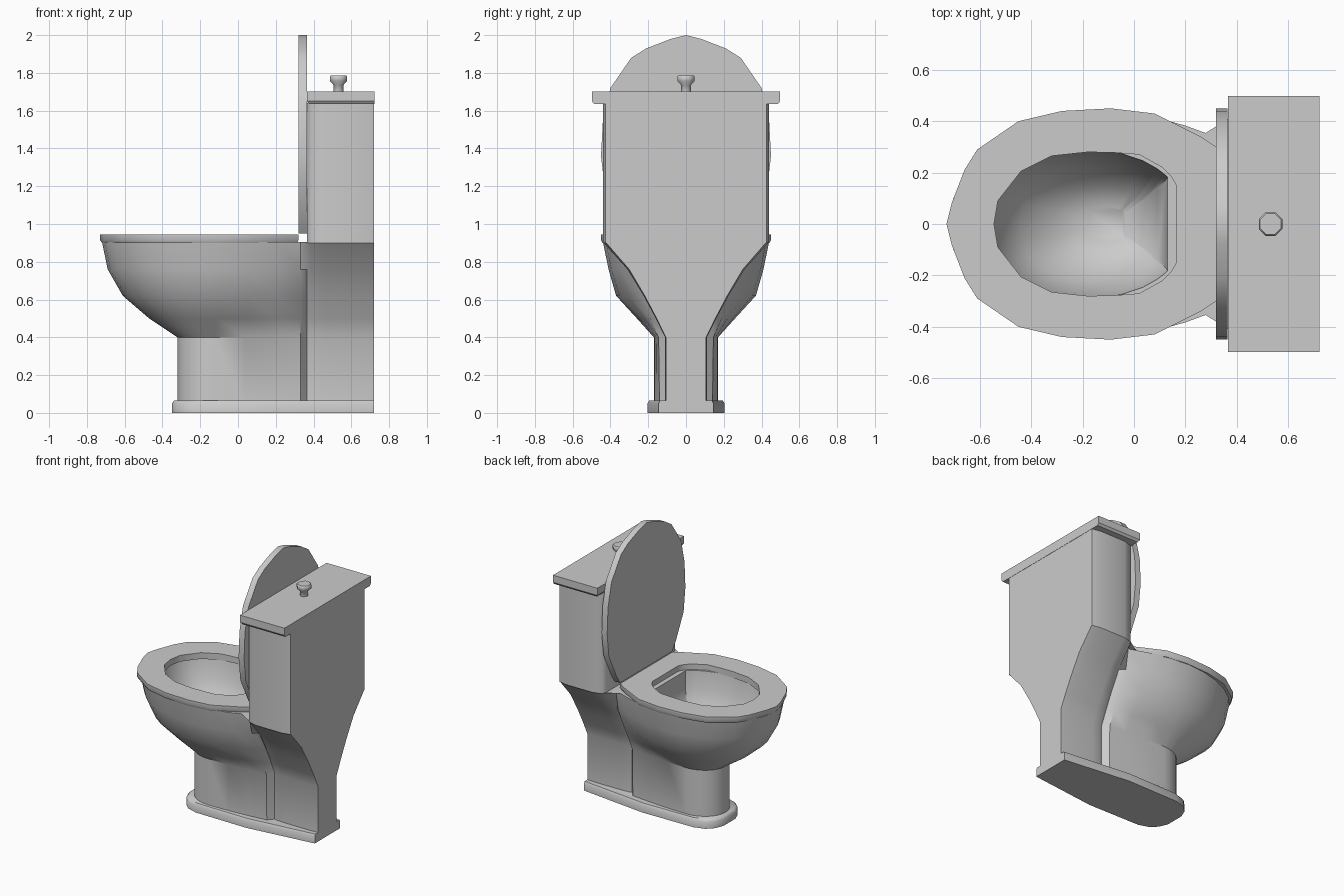
import bpy, bmesh
from math import sin, cos, pi, atan2

if "Cube" in bpy.data.objects:
    bpy.data.objects.remove(bpy.data.objects["Cube"])


def finish(name, bm, angle=35):
    bmesh.ops.recalc_face_normals(bm, faces=bm.faces)
    me = bpy.data.meshes.new(name)
    bm.to_mesh(me)
    bm.free()
    ob = bpy.data.objects.new(name, me)
    bpy.context.collection.objects.link(ob)
    bpy.ops.object.select_all(action='DESELECT')
    ob.select_set(True)
    bpy.context.view_layer.objects.active = ob
    bpy.ops.object.shade_smooth_by_angle(angle=angle * pi / 180)
    return ob


def loft(name, rings, cap_start=True, cap_end=True, close=False, angle=35):
    """Skin a list of equal-length closed rings of 3D points."""
    bm = bmesh.new()
    vs = [[bm.verts.new(p) for p in r] for r in rings]
    pairs = list(zip(vs, vs[1:])) + ([(vs[-1], vs[0])] if close else [])
    n = len(vs[0])
    for a, b in pairs:
        for i in range(n):
            j = (i + 1) % n
            bm.faces.new((a[i], a[j], b[j], b[i]))
    if cap_start and not close:
        bm.faces.new(vs[0])
    if cap_end and not close:
        bm.faces.new(vs[-1])
    return finish(name, bm, angle)


def mirrored(half):
    """Half outline (first point may lie on y=0) -> full closed outline."""
    return half + [(x, -y) for x, y in reversed(half) if y > 1e-6]


def at(outline, z):
    return [(x, y, z) for x, y in outline]


def scaled(outline, d, cx=-0.15):
    return [(x - d * (x - cx) / 0.5, y * (1 - d / 0.5)) for x, y in outline]


# Shared outlines
TANK = lambda w: [(0.365, w * 0.9), (0.385, w * 0.96), (0.45, w), (0.66, w), (0.72, w * 0.97)]


def body_ring(x0, xm, wb, ww, wt):
    half = [(xm - (xm - x0) * cos(i * pi / 14), wb * sin(i * pi / 14)) for i in range(8)]
    for t in (0.35, 0.7, 1.0):
        half.append((xm + (0.33 - xm) * t, wb + (ww - wb) * (1 - cos(t * pi / 2))))
    return mirrored(half + TANK(wt))


def hole(x, y, s=1.0, shift=0.0):
    a = atan2(y / 0.28, -(x + 0.18) / 0.4)
    px = min(-0.18 - 0.365 * cos(a), 0.165)
    py = 0.28 * abs(sin(a)) ** 0.8 * (1 if y >= 0 else -1)
    return (-0.18 + (px + 0.18) * s + shift, py * s)


# Bowl, pedestal and tank support in one skin, with a hollow bowl
spec = [(0.05, -0.32, -0.12, 0.17, 0.14, 0.11),
        (0.40, -0.32, -0.12, 0.17, 0.145, 0.11),
        (0.50, -0.47, -0.11, 0.26, 0.19, 0.16),
        (0.62, -0.61, -0.10, 0.37, 0.25, 0.225),
        (0.76, -0.69, -0.10, 0.41, 0.31, 0.31),
        (0.905, -0.72, -0.10, 0.44, 0.335, 0.44)]
rings = [at(body_ring(*s[1:]), s[0]) for s in spec]
top = body_ring(*spec[-1][1:])
for z, s, sh in ((0.905, 1.03, 0), (0.78, 0.97, 0.01), (0.66, 0.8, 0.03), (0.56, 0.52, 0.06), (0.52, 0.25, 0.07)):
    rings.append(at([hole(x, y, s, sh) for x, y in top], z))
loft("bowl_and_pedestal", rings, angle=40)

# Plinth at the floor
half = [(-0.35, 0.07), (-0.325, 0.13), (-0.28, 0.175), (-0.2, 0.2), (0.21, 0.205), (0.72, 0.145)]
plinth = mirrored(half)
inset = [(x + (0.012 if x < 0 else 0), y * 0.95) for x, y in plinth]
loft("plinth", [at(plinth, 0), at(plinth, 0.05), at(inset, 0.065)], angle=50)

# Seat: a ring with a chamfered outer edge
outer_half = [(-0.73, 0), (-0.71, 0.08), (-0.66, 0.21), (-0.61, 0.29), (-0.45, 0.4),
              (-0.28, 0.44), (-0.09, 0.45), (0.08, 0.43), (0.26, 0.34), (0.32, 0.3)]
inner_half = [(-0.545, 0), (-0.53, 0.09), (-0.44, 0.205), (-0.32, 0.265), (-0.18, 0.28),
              (-0.08, 0.278), (0.02, 0.27), (0.11, 0.22), (0.145, 0.185), (0.165, 0.15)]
outer, inner = mirrored(outer_half), mirrored(inner_half)
loft("seat", [at(inner, 0.9), at(scaled(outer, 0.008), 0.9), at(outer, 0.915),
              at(outer, 0.945), at(inner, 0.945)], close=True)

# Lid raised against the tank, same outline as the seat
loft("lid", [[(px, y, 1.27 - x) for x, y in outer] for px in (0.32, 0.364)])

# Tank
tank = mirrored(TANK(0.44))
loft("tank", [at(tank, 0.9), at(tank, 1.64)], cap_start=False, angle=40)

# Tank cover with a chamfered lower edge
def rect(d):
    return [(0.365 + d, -0.498 + d), (0.722, -0.498 + d), (0.722, 0.498 - d), (0.365 + d, 0.498 - d)]


loft("tank_cover", [at(rect(0.012), 1.634), at(rect(0), 1.65), at(rect(0), 1.702)])

# Flush button, an eight-sided lathe
profile = [(0.028, 1.695), (0.028, 1.735), (0.05, 1.757), (0.05, 1.78), (0.044, 1.787)]
loft("flush_button", [[(0.532 + r * cos((k + 0.5) * pi / 4), r * sin((k + 0.5) * pi / 4), z)
                       for k in range(8)] for r, z in profile], angle=50)
